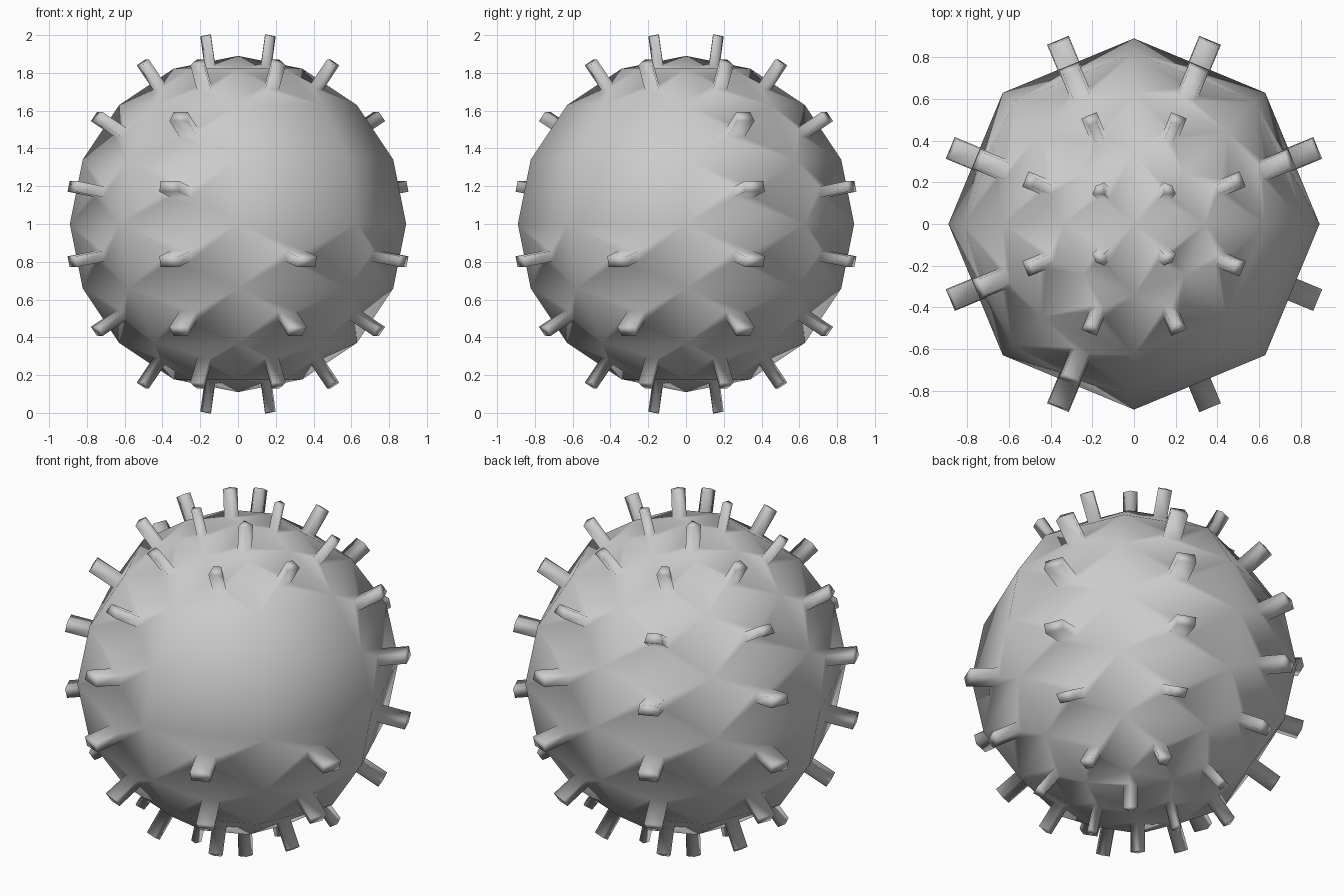
import bpy, bmesh
from mathutils import Vector

if "Cube" in bpy.data.objects:
    bpy.data.objects.remove(bpy.data.objects["Cube"])

RADIUS = 0.89
SPIKE_SCALE = 0.165   # spike footprint relative to its face
SPIKE_LENGTH = 0.16

bm = bmesh.new()

# Low-poly ball: 8 segments, 8 rings
bmesh.ops.create_uvsphere(bm, u_segments=8, v_segments=8, radius=RADIUS)

# Merge pole triangles in pairs so each cap has four quads
pole_edges = [e for e in bm.edges
              if any(abs(v.co.z) > RADIUS - 0.001 for v in e.verts)
              and all(abs(abs(v.co.x) - abs(v.co.y)) < 0.001 for v in e.verts)]
bmesh.ops.dissolve_edges(bm, edges=pole_edges, use_verts=False)
bm.normal_update()


def is_bare(face):
    """Smooth patch on the upper front right without spikes."""
    c = face.calc_center_median()
    return c.x > 0 and c.y < 0 and 0 < c.z < 0.6


# Studs: shrink a copy of each face in place, then pull it outwards
for face in [f for f in bm.faces if not is_bare(f)]:
    normal = face.normal.copy()
    centre = face.calc_center_median()
    foot = bmesh.ops.extrude_discrete_faces(bm, faces=[face])["faces"][0]
    for v in foot.verts:
        v.co = centre + (v.co - centre) * SPIKE_SCALE
    tip = bmesh.ops.extrude_discrete_faces(bm, faces=[foot])["faces"][0]
    for v in tip.verts:
        v.co += normal * SPIKE_LENGTH

bmesh.ops.remove_doubles(bm, verts=bm.verts, dist=0.0005)
bmesh.ops.recalc_face_normals(bm, faces=bm.faces)
bmesh.ops.translate(bm, verts=bm.verts, vec=Vector((0, 0, 1)))
for f in bm.faces:
    f.smooth = True

mesh = bpy.data.meshes.new("studded_ball")
bm.to_mesh(mesh)
bm.free()
bpy.context.collection.objects.link(bpy.data.objects.new("studded_ball", mesh))
